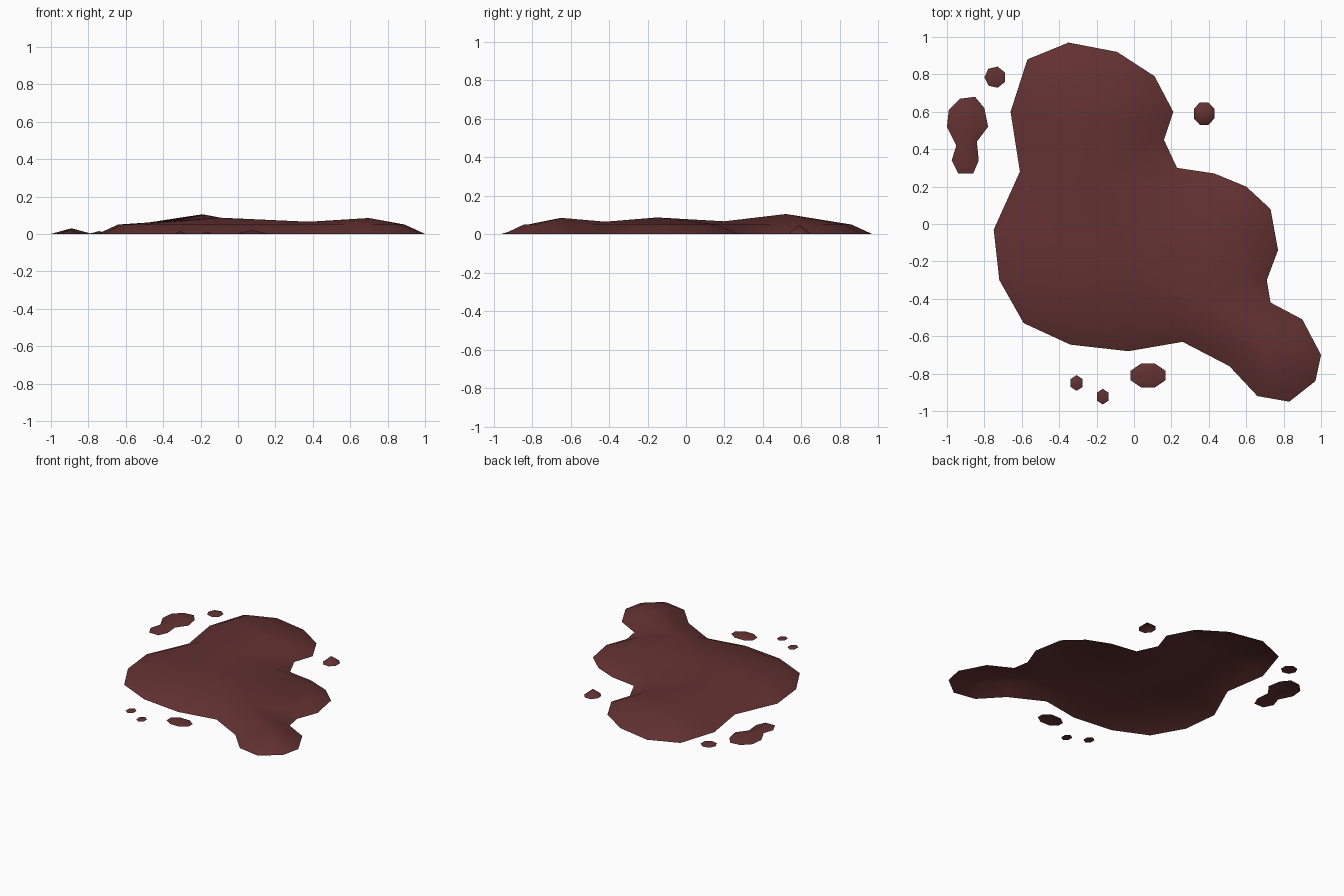
import bpy, math
from mathutils import Vector
from mathutils.geometry import delaunay_2d_cdt

if "Cube" in bpy.data.objects:
    bpy.data.objects.remove(bpy.data.objects["Cube"])

mat = bpy.data.materials.new("dark red liquid")
mat.diffuse_color = (0.125, 0.031, 0.031, 1)
mat.use_nodes = True
mat.node_tree.nodes["Principled BSDF"].inputs["Base Color"].default_value = mat.diffuse_color


def inset(points, d):
    """Offset a clockwise outline inwards along its corner bisectors."""
    out, n = [], len(points)
    for i, p in enumerate(points):
        a = (p - points[i - 1]).normalized()
        b = (points[(i + 1) % n] - p).normalized()
        m = (Vector((a.y, -a.x)) + Vector((b.y, -b.x))).normalized()
        out.append(p + m * d)
    return out


def puddle(name, outline, peaks, rim=None):
    """Thin open-bottomed mound: ground outline, optional raised rim, peaks."""
    ring = [Vector(p) for p in outline]
    n = len(ring)
    pts, zs = list(ring), [0.0] * n
    edges = [(i, (i + 1) % n) for i in range(n)]
    if rim:
        pts += inset(ring, rim[0])
        zs += [rim[1]] * n
        edges += [(n + i, n + (i + 1) % n) for i in range(n)]
    first = len(pts)
    pts += [Vector(p[:2]) for p in peaks]
    zs += [p[2] for p in peaks]
    edges += [(first + i, first + i + 1) for i in range(len(peaks) - 1)]
    vs, _, fs, orig, _, _ = delaunay_2d_cdt(pts, edges, [], 1, 1e-5)
    verts = [(v.x, v.y, zs[o[0]] if o else 0.05) for v, o in zip(vs, orig)]
    me = bpy.data.meshes.new(name)
    me.from_pydata(verts, [], [tuple(f) for f in fs])
    me.materials.append(mat)
    for p in me.polygons:
        p.use_smooth = True
        if p.normal.z < 0:
            p.flip()
    ob = bpy.data.objects.new(name, me)
    bpy.context.collection.objects.link(ob)


# main pool
puddle("main_pool", [
    (-.35, .97), (-.09, .92), (.11, .79), (.21, .60), (.16, .45), (.23, .30),
    (.43, .27), (.60, .20), (.73, .08), (.77, -.14), (.71, -.30), (.73, -.42),
    (.90, -.51), (1.0, -.70), (.97, -.84), (.83, -.95), (.66, -.92),
    (.51, -.76), (.26, -.63), (-.03, -.68), (-.34, -.645), (-.59, -.53),
    (-.72, -.30), (-.75, -.03), (-.61, .28), (-.66, .60), (-.57, .88)],
    [(-.19, .52, .105), (-.2, .2, .067), (-.1, -.15, .087),
     (.38, -.42, .065), (.70, -.65, .085)], rim=(.11, .05))

# double splash on the left
puddle("double_splash", [
    (-.99, .61), (-.93, .67), (-.85, .68), (-.80, .62), (-.78, .52),
    (-.84, .44), (-.83, .34), (-.86, .27), (-.94, .27), (-.975, .34),
    (-.95, .42), (-1.0, .52)],
    [(-.89, .56, .03), (-.90, .35, .02)])

# small drops: x, y, radius x, radius y, height, sides
for i, (x, y, rx, ry, h, n) in enumerate([
        (.375, .59, .06, .065, .05, 8), (-.742, .785, .058, .058, .015, 7),
        (.075, -.81, .1, .068, .02, 8), (-.307, -.85, .037, .042, .015, 6),
        (-.167, -.923, .036, .042, .012, 6)]):
    angles = [-2 * math.pi * (k + .5) / n for k in range(n)]
    puddle(f"drop_{i + 1}",
           [(x + rx * math.cos(a), y + ry * math.sin(a)) for a in angles],
           [(x, y, h)])
